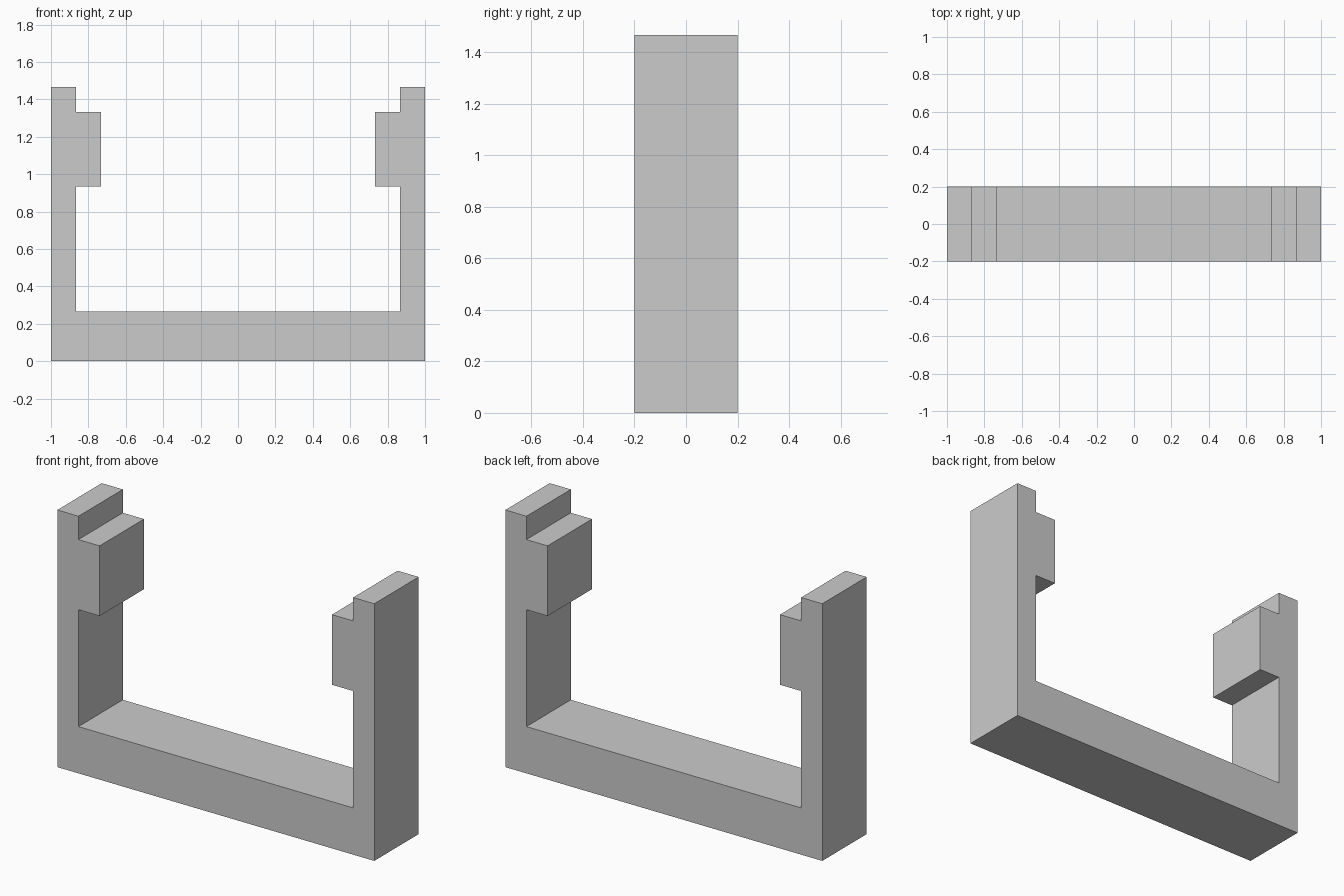
import bpy, bmesh

if "Cube" in bpy.data.objects:
    bpy.data.objects.remove(bpy.data.objects["Cube"])

U = 2 / 15        # grid unit of the design
DEPTH = 0.4

# Right half of the front outline, bottom to inner corner (x, z in grid units)
half = [(7.5, 0), (7.5, 11), (6.5, 11), (6.5, 10), (5.5, 10),
        (5.5, 7), (6.5, 7), (6.5, 2)]
outline = half + [(-x, z) for x, z in reversed(half)]

# Clip bracket: base, two uprights and inward catches as one extruded profile
bm = bmesh.new()
face = bm.faces.new([bm.verts.new((x * U, -DEPTH / 2, z * U)) for x, z in outline])
extruded = bmesh.ops.extrude_face_region(bm, geom=[face], use_keep_orig=True)
new_verts = [g for g in extruded["geom"] if isinstance(g, bmesh.types.BMVert)]
bmesh.ops.translate(bm, verts=new_verts, vec=(0, DEPTH, 0))
bmesh.ops.recalc_face_normals(bm, faces=bm.faces)

mesh = bpy.data.meshes.new("clip_bracket")
bm.to_mesh(mesh)
bm.free()
bracket = bpy.data.objects.new("clip_bracket", mesh)
bpy.context.collection.objects.link(bracket)
